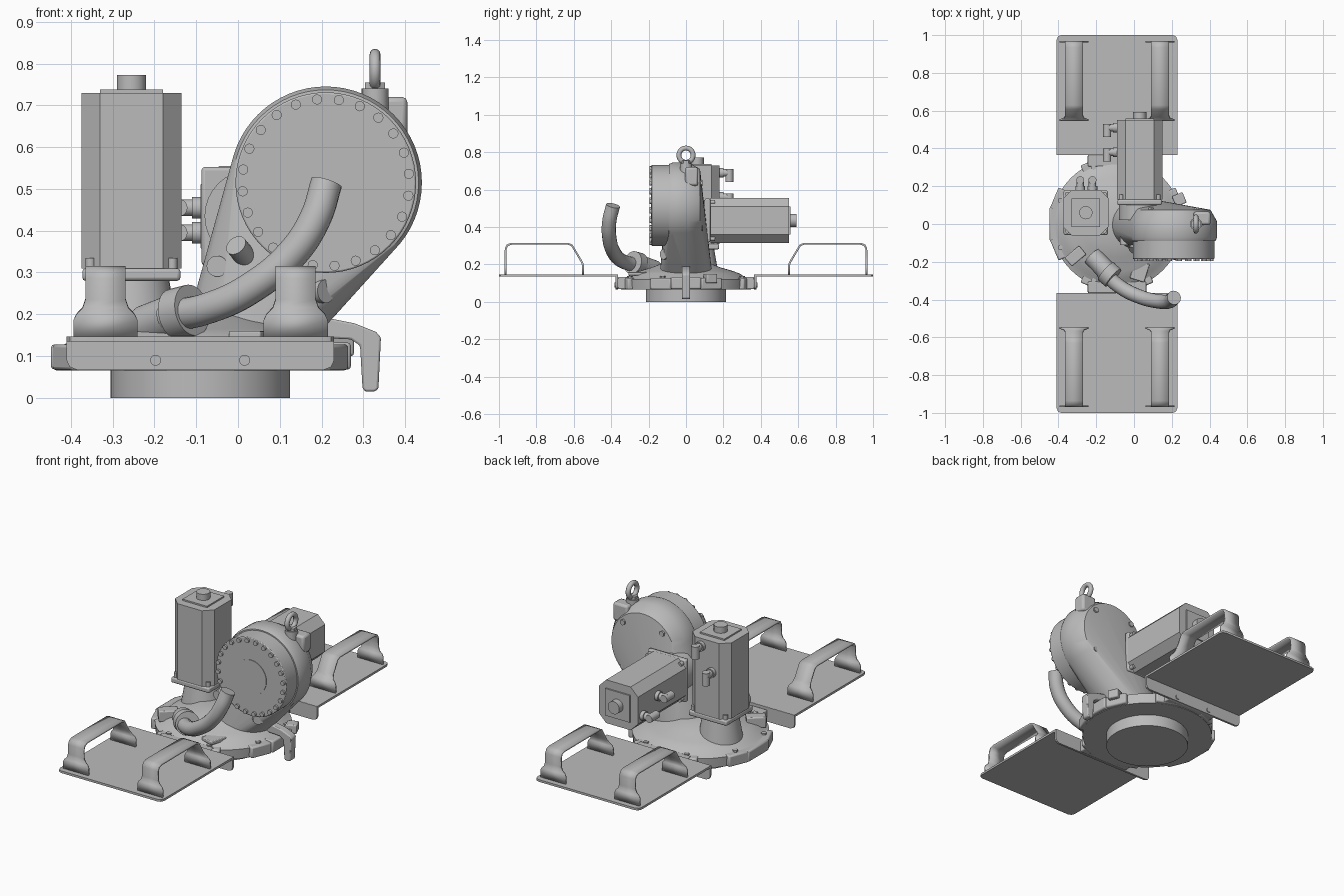
import bpy, bmesh, math
from mathutils import Vector, Matrix

old = bpy.data.objects.get("Cube")
if old:
    bpy.data.objects.remove(old, do_unlink=True)

grey = bpy.data.materials.new("machine_grey")
grey.use_nodes = True
colour = (0.5, 0.5, 0.5, 1)
grey.diffuse_color = colour
grey.node_tree.nodes["Principled BSDF"].inputs["Base Color"].default_value = colour


def finish(name, bm, bevel=0, matrix=None):
    if matrix:
        bm.transform(matrix)
    bmesh.ops.recalc_face_normals(bm, faces=bm.faces)
    mesh = bpy.data.meshes.new(name)
    bm.to_mesh(mesh)
    bm.free()
    mesh.materials.append(grey)
    ob = bpy.data.objects.new(name, mesh)
    bpy.context.collection.objects.link(ob)
    if bevel:
        mod = ob.modifiers.new("Bevel", "BEVEL")
        mod.width, mod.segments = bevel, 2
    bpy.ops.object.select_all(action="DESELECT")
    ob.select_set(True)
    bpy.context.view_layer.objects.active = ob
    bpy.ops.object.shade_smooth_by_angle(angle=math.radians(35))
    return ob


def box(name, centre, size, bevel=0, turn=0):
    bm = bmesh.new()
    bmesh.ops.create_cube(bm, size=1)
    m = Matrix.Translation(centre) @ Matrix.Rotation(turn, 4, "Z") @ Matrix.Diagonal((*size, 1))
    return finish(name, bm, bevel, m)


def rod(name, a, b, r1, r2=None, sides=32, bevel=0):
    a, b = Vector(a), Vector(b)
    bm = bmesh.new()
    bmesh.ops.create_cone(bm, cap_ends=True, segments=sides, radius1=r1,
                          radius2=r1 if r2 is None else r2, depth=(b - a).length)
    m = Matrix.Translation((a + b) / 2) @ (b - a).to_track_quat("Z", "Y").to_matrix().to_4x4()
    return finish(name, bm, bevel, m)


def prism(name, outline, low, high, matrix=None, bevel=0):
    bm = bmesh.new()
    face = bm.faces.new([bm.verts.new((u, v, low)) for u, v in outline])
    out = bmesh.ops.extrude_face_region(bm, geom=[face])
    bmesh.ops.translate(bm, vec=(0, 0, high - low),
                        verts=[g for g in out["geom"] if isinstance(g, bmesh.types.BMVert)])
    return finish(name, bm, bevel, matrix)


def lathe(name, profile, centre, sides=64):
    bm = bmesh.new()
    verts = [bm.verts.new((r, 0, z)) for r, z in profile]
    edges = [bm.edges.new(p) for p in zip(verts, verts[1:])]
    bmesh.ops.spin(bm, geom=verts + edges, cent=(0, 0, 0), axis=(0, 0, 1),
                   angle=math.tau, steps=sides)
    bmesh.ops.remove_doubles(bm, verts=bm.verts, dist=0.0005)
    return finish(name, bm, 0, Matrix.Translation(centre))


def tube(name, points, radius, matrix=None):
    curve = bpy.data.curves.new(name, "CURVE")
    curve.dimensions = "3D"
    curve.bevel_depth, curve.bevel_resolution = radius, 6
    curve.use_fill_caps = True
    spline = curve.splines.new("BEZIER")
    spline.bezier_points.add(len(points) - 1)
    for p, co in zip(spline.bezier_points, points):
        p.co = co
        p.handle_left_type = p.handle_right_type = "AUTO"
    curve.materials.append(grey)
    ob = bpy.data.objects.new(name, curve)
    bpy.context.collection.objects.link(ob)
    if matrix:
        ob.matrix_world = matrix
    return ob


# round base and flange
base = (-0.09, 0, 0)
rod("base_disc", base, (-0.09, 0, 0.07), 0.215, sides=64)
lathe("base_flange", [(0, 0.065), (0.34, 0.065), (0.345, 0.12), (0.31, 0.135), (0.29, 0.15),
                      (0.25, 0.165), (0.18, 0.185), (0.12, 0.21), (0, 0.21)], base)
for i in range(8):
    a = math.tau * (i + 0.5) / 8
    box("flange_lug", (base[0] + 0.325 * math.cos(a), 0.325 * math.sin(a), 0.097),
        (0.07, 0.12, 0.062), 0.008, a)
    rod("flange_bolt", (base[0] + 0.325 * math.cos(a), 0.325 * math.sin(a), 0.12),
        (base[0] + 0.325 * math.cos(a), 0.325 * math.sin(a), 0.138), 0.014, sides=6)
box("left_flange_tab", (0.235, 0, 0.1), (0.07, 0.16, 0.065), 0.008)
box("right_flange_tab", (-0.415, 0, 0.098), (0.065, 0.18, 0.06), 0.008)


# swept carrying handle: a bent strip, wide at the feet
def handle(name, x, side):
    path = [(0.965, 0.147, 0.077), (0.965, 0.185, 0.077), (0.965, 0.2, 0.07), (0.965, 0.215, 0.055),
            (0.965, 0.235, 0.048), (0.964, 0.285, 0.048), (0.955, 0.303, 0.048), (0.935, 0.31, 0.048),
            (0.63, 0.31, 0.048), (0.61, 0.302, 0.048), (0.57, 0.235, 0.048), (0.558, 0.215, 0.055),
            (0.552, 0.2, 0.07), (0.55, 0.185, 0.077), (0.55, 0.147, 0.077)]
    bm = bmesh.new()
    rows = [[bm.verts.new((x + s * w, side * y, z)) for s in (-1, 1)] for y, z, w in path]
    for p, q in zip(rows, rows[1:]):
        bm.faces.new((p[0], p[1], q[1], q[0]))
    ob = finish(name, bm)
    mod = ob.modifiers.new("Thickness", "SOLIDIFY")
    mod.thickness, mod.offset = 0.01, 0


# end plates with turned-down lip, mounting blocks and handles
for side, word in ((-1, "front"), (1, "rear")):
    outline = [(-0.41, 0.365), (0.23, 0.365), (0.23, 0.975), (0.222, 0.993), (0.205, 1),
               (-0.385, 1), (-0.402, 0.993), (-0.41, 0.975)]
    prism(word + "_plate", [(x, side * y) for x, y in outline], 0.135, 0.147)
    lip = [(-0.41, 0.146), (-0.41, 0.09), (-0.403, 0.074), (-0.385, 0.067),
           (0.205, 0.067), (0.223, 0.074), (0.23, 0.09), (0.23, 0.146)]
    prism(word + "_plate_lip", lip, -side * 0.376, -side * 0.364, Matrix.Rotation(math.pi / 2, 4, "X"))
    box(word + "_plate_mount", (-0.09, side * 0.335, 0.1), (0.31, 0.06, 0.065), 0.005)
    for x in (-0.197, 0.016):
        rod(word + "_lip_bolt", (x, side * 0.37, 0.09), (x, side * 0.381, 0.09), 0.013, sides=20)
    for x in (-0.317, 0.138):
        handle(word + "_handle", x, side)

# leaning arm that flows from the base into the round gear housing
hub = Vector((0.21, 0, 0.515))
bm = bmesh.new()
for i in range(64):
    c, s = math.cos(math.tau * i / 64), math.sin(math.tau * i / 64)
    for y, r in ((-0.09, 0.222), (-0.07, 0.23), (0.015, 0.229), (0.075, 0.195)):
        bm.verts.new((hub.x + r * c, y, hub.z + r * s))
    bm.verts.new((0.03 + 0.16 * c, 0.14 * s, 0.15))
hull = bmesh.ops.convex_hull(bm, input=bm.verts)
bmesh.ops.delete(bm, geom=[v for v in hull["geom_interior"] if isinstance(v, bmesh.types.BMVert)],
                 context="VERTS")
finish("arm_housing", bm)


# gear drum, cover and bolt circle
def on_hub(angle, radius, y):
    return hub + Vector((radius * math.cos(angle), y, radius * math.sin(angle)))


rod("gear_drum", on_hub(0, 0, -0.08), on_hub(0, 0, -0.185), 0.216, sides=64, bevel=0.004)
rod("drum_cover", on_hub(0, 0, -0.18), on_hub(0, 0, -0.188), 0.095, sides=48)
for i in range(24):
    a = math.tau * (i + 0.4) / 24
    rod("drum_bolt", on_hub(a, 0.2, -0.18), on_hub(a, 0.2, -0.196), 0.012, sides=16)
for i in range(4):
    a = math.tau * (i + 0.5) / 4
    rod("housing_plug", on_hub(a, 0.17, 0.06), on_hub(a, 0.17, 0.088), 0.016, sides=6)

# lifting eye
bm = bmesh.new()
ring = [bm.verts.new((0.038 + 0.013 * math.cos(a), 0, 0.013 * math.sin(a)))
        for a in (math.tau * i / 12 for i in range(12))]
ring_edges = [bm.edges.new((ring[i], ring[(i + 1) % 12])) for i in range(12)]
bmesh.ops.spin(bm, geom=ring + ring_edges, cent=(0, 0, 0), axis=(0, 0, 1), angle=math.tau, steps=32)
bmesh.ops.remove_doubles(bm, verts=bm.verts, dist=0.0005)
finish("lifting_eye", bm, 0, Matrix.Translation((0.328, 0, 0.784)) @ Matrix.Rotation(math.pi / 2, 4, "Y"))
rod("lifting_eye_collar", (0.328, 0, 0.66), (0.328, 0, 0.74), 0.032)
rod("lifting_eye_nut", (0.328, 0, 0.735), (0.328, 0, 0.755), 0.028, sides=6)
box("lifting_pad", (0.36, 0.03, 0.67), (0.09, 0.07, 0.1), 0.012)


# motor built along +z: flange, chamfered body, end cap, plug and elbow connectors
def motor(name, matrix, elbows):
    w, c = 0.12, 0.045
    corners = [(w, c - w), (w, w - c), (w - c, w), (c - w, w), (-w, w - c), (-w, c - w), (c - w, -w), (w - c, -w)]
    prism(name + "_body", corners, 0.03, 0.45, matrix)
    parts = [box(name + "_flange", (0, 0, 0.015), (0.235, 0.235, 0.03), 0.008),
             box(name + "_end_cap", (0, 0, 0.453), (0.15, 0.15, 0.01)),
             rod(name + "_plug", (0, 0, 0.45), (0, 0, 0.492), 0.035)]
    for sx in (-1, 1):
        for sy in (-1, 1):
            p = (sx * 0.098, sy * 0.098)
            parts.append(rod(name + "_bolt", (*p, 0.02), (*p, 0.055), 0.012, sides=12))
    for x, z in elbows:
        parts += [rod(name + "_elbow_stub", (x, w - 0.01, z), (x, w + 0.06, z), 0.02, sides=20),
                  rod(name + "_elbow_collar", (x, w - 0.01, z), (x, w + 0.02, z), 0.026, sides=20),
                  rod(name + "_elbow_end", (x, w + 0.052, z + 0.02), (x, w + 0.052, z - 0.05), 0.021, sides=20)]
    for ob in parts:
        ob.data.transform(matrix)


rod("upright_motor_neck", (-0.255, 0.06, 0.14), (-0.255, 0.06, 0.285), 0.115, 0.09)
motor("upright_motor", Matrix.Translation((-0.255, 0.06, 0.28)), [(0.035, 0.41), (-0.03, 0.28)])
rod("rear_motor_neck", (0.03, 0.02, 0.435), (0.03, 0.12, 0.435), 0.11)
axes = Matrix(((0, -1, 0, 0.03), (0, 0, 1, 0.1), (-1, 0, 0, 0.435), (0, 0, 0, 1)))
motor("rear_motor", axes, [(0.04, 0.41), (-0.02, 0.28)])

# cable pipe with its socket
tube("cable_pipe", [(-0.17, -0.25, 0.195), (-0.07, -0.335, 0.215), (0.03, -0.385, 0.262),
                    (0.13, -0.41, 0.345), (0.185, -0.41, 0.43), (0.212, -0.39, 0.515)], 0.038)
rod("pipe_socket", (-0.22, -0.17, 0.17), (-0.13, -0.265, 0.205), 0.052)
rod("pipe_collar", (-0.15, -0.25, 0.2), (-0.11, -0.285, 0.21), 0.062)

# hook lever beside the base, rounded at the bend
lever = [(0.17, 0.19), (0.21, 0.192), (0.28, 0.178), (0.33, 0.158), (0.342, 0.145),
         (0.336, 0.022), (0.328, 0.015), (0.305, 0.015), (0.298, 0.022), (0.292, 0.125),
         (0.27, 0.14), (0.17, 0.145)]
prism("hook_lever", lever, -0.022, 0.022, Matrix.Rotation(math.pi / 2, 4, "X"), 0.006)

# small fittings on the arm and base
rod("arm_port", (-0.05, -0.06, 0.315), (-0.05, -0.11, 0.315), 0.025)
rod("arm_stub", (0.04, -0.07, 0.31), (-0.005, -0.14, 0.365), 0.026)
rod("arm_lower_stub", (0.14, -0.05, 0.25), (0.21, -0.12, 0.255), 0.028)
box("base_bracket", (0.03, -0.25, 0.15), (0.08, 0.1, 0.02), 0.004, -0.3)
box("base_stop_block", (-0.31, -0.17, 0.165), (0.1, 0.06, 0.06), 0.006, 0.7)
box("rear_stop_block", (0.24, 0.13, 0.125), (0.06, 0.06, 0.05), 0.006, 0.4)
